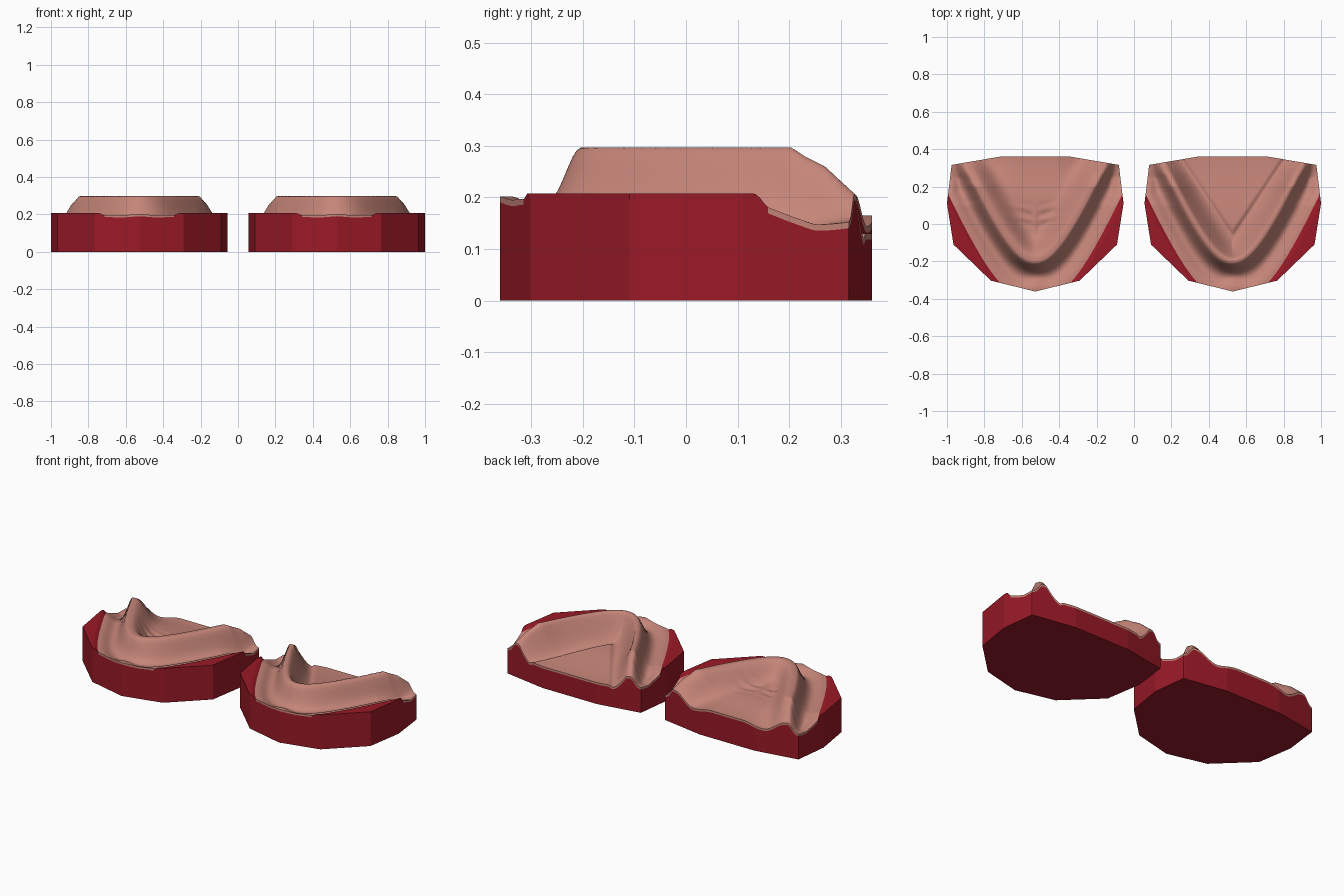
import bpy, bmesh, math
from mathutils import Vector

cube = bpy.data.objects.get("Cube")
if cube:
    bpy.data.objects.remove(cube, do_unlink=True)


def material(name, colour):
    m = bpy.data.materials.new(name)
    m.use_nodes = True
    m.diffuse_color = (*colour, 1)
    m.node_tree.nodes["Principled BSDF"].inputs["Base Color"].default_value = (*colour, 1)
    return m


RED = material("deep red plaster", (0.32, 0.010, 0.020))
PINK = material("gum pink", (0.56, 0.235, 0.19))

# Half outline of a cast, back to front
HALF = [(0.183, 0.361), (0.447, 0.316), (0.472, 0.11), (0.437, -0.11), (0.237, -0.303), (0, -0.361)]
OUTLINE = HALF + [(-x, y) for x, y in HALF[-2::-1]]

CREST = [(0.205, 0.297), (0.23, 0.28), (0.27, 0.26), (0.3, 0.232), (0.335, 0.2), (0.37, 0.185)]
GROOVE = [(0.0, 0.172), (0.1, 0.172), (0.15, 0.16), (0.2, 0.14), (0.25, 0.122), (0.37, 0.12)]
GUM_THICKNESS = 0.012


def lookup(table, t):
    if t <= table[0][0]:
        return table[0][1]
    for (a, va), (b, vb) in zip(table, table[1:]):
        if t <= b:
            return va + (vb - va) * (t - a) / (b - a)
    return table[-1][1]


def smooth(t):
    t = min(1, max(0, t))
    return t * t * (3 - 2 * t)


def bell(t, width):
    return math.exp(-(t / width) ** 2)


def ridge_distance(x, y):
    """Signed distance from the arch crest, positive inside the arch."""
    root = math.hypot(0.435, 2.3 * x)
    slope = 2.3 ** 2 * x / root
    return (y + 0.63 - root) / math.hypot(1, slope)


def gum_side(x, y):
    """Positive on the gum, negative on the red rim."""
    return ridge_distance(x, y) + 0.156 + 0.014 * bell(x, 0.08)


def palate_floor(x, y, d, crest):
    back = smooth((y - 0.1) / 0.25)
    floor = 0.19 - 0.025 * back - 0.03 * back * smooth((abs(x) - 0.1) / 0.18)
    z = floor + (crest - floor) * bell(max(0, d - 0.01), 0.08)
    # wrinkles fanning out from a thin middle seam
    fan = bell(y - 0.03, 0.07) * smooth((0.17 - abs(x)) / 0.08) * smooth(abs(x) / 0.04)
    z += 0.004 * fan * math.sin(110 * (y - 0.25 * abs(x)))
    return z + 0.006 * bell(x, 0.01) * bell(y - 0.02, 0.07)


def tongue_floor(x, y, d, crest):
    # wedge-shaped plateau, shallow trough beside it, then the ridge
    floor = 0.165 - 0.035 * smooth((y + 0.03) / 0.4)
    out = max(0, abs(x) - 0.67 * (y + 0.03))
    rise = out / (out + max(0, d - 0.01) + 1e-5)
    trough = 0.016 * smooth(out / 0.03) * (1 - rise)
    return floor - trough + (crest - floor) * (0.5 * rise ** 3 + 0.5 * smooth(rise ** 1.5))


def height(x, y, inner):
    d = ridge_distance(x, y)
    crest = lookup(CREST, y)
    if d > 0:
        return inner(x, y, d, crest)
    # the gum turns up again towards its outer edge
    lip = max(smooth((-d - 0.085) / 0.06), smooth((abs(x) - 0.395) / 0.055))
    groove = lookup(GROOVE, y) + 0.025 * lip + 0.005 * bell(x, 0.04)
    z = groove + (crest - groove) * bell(max(0, -d - 0.008), 0.042)
    return z + (0.208 - z) * smooth(-gum_side(x, y) / 0.015)


def drop_walls(bm, edges, level):
    """Extrude the open rim downwards, each wall keeping the colour above it."""
    colours = [e.link_faces[0].material_index for e in edges]
    geom = bmesh.ops.extrude_edge_only(bm, edges=edges)["geom"]
    for e, colour in zip(edges, colours):
        wall = e.link_faces[-1]
        wall.material_index = colour
        wall.smooth = False
    for v in (g for g in geom if isinstance(g, bmesh.types.BMVert)):
        v.co.z = level(v.co.z)
    return [g for g in geom if isinstance(g, bmesh.types.BMEdge) and g.is_boundary]


def build_cast(name, centre_x, inner):
    bm = bmesh.new()
    bmesh.ops.create_grid(bm, x_segments=120, y_segments=92, size=0.5)
    for v in bm.verts:
        v.co.y *= 0.78

    # Trim the sheet to the faceted outline
    for (ax, ay), (bx, by) in zip(OUTLINE, OUTLINE[1:] + OUTLINE[:1]):
        normal = Vector((ay - by, bx - ax, 0))
        if normal.dot(Vector((ax, ay, 0))) < 0:
            normal.negate()
        bmesh.ops.bisect_plane(bm, geom=bm.verts[:] + bm.edges[:] + bm.faces[:], dist=1e-5,
                               plane_co=(ax, ay, 0), plane_no=normal, clear_outer=True)

    # Cut a clean line where gum meets rim
    cuts = []
    for e in bm.edges[:]:
        a, b = e.verts
        sa, sb = gum_side(a.co.x, a.co.y), gum_side(b.co.x, b.co.y)
        if sa * sb < 0:
            cuts.append(bmesh.utils.edge_split(e, a, sa / (sa - sb))[1])
    bmesh.ops.connect_verts(bm, verts=cuts)

    # Sculpt the surface and colour it
    for v in bm.verts:
        v.co.z = height(v.co.x, v.co.y, inner)
    for f in bm.faces:
        c = f.calc_center_median()
        f.material_index = int(gum_side(c.x, c.y) > 0)
        f.smooth = True

    # Thin gum edge, then flat red walls and underside
    rim = [e for e in bm.edges if e.is_boundary]
    for e in rim:
        e.smooth = False
    lip = drop_walls(bm, rim, lambda z: z - GUM_THICKNESS)
    lower = drop_walls(bm, lip, lambda z: 0)
    for e in lower:
        e.link_faces[0].material_index = 0
    for f in bmesh.ops.contextual_create(bm, geom=lower)["faces"]:
        f.material_index = 0
        f.smooth = False
    bmesh.ops.recalc_face_normals(bm, faces=bm.faces[:])

    mesh = bpy.data.meshes.new(name)
    bm.to_mesh(mesh)
    bm.free()
    mesh.materials.append(RED)
    mesh.materials.append(PINK)
    obj = bpy.data.objects.new(name, mesh)
    obj.location.x = centre_x
    bpy.context.collection.objects.link(obj)


build_cast("upper_jaw_cast", -0.528, palate_floor)
build_cast("lower_jaw_cast", 0.528, tongue_floor)
